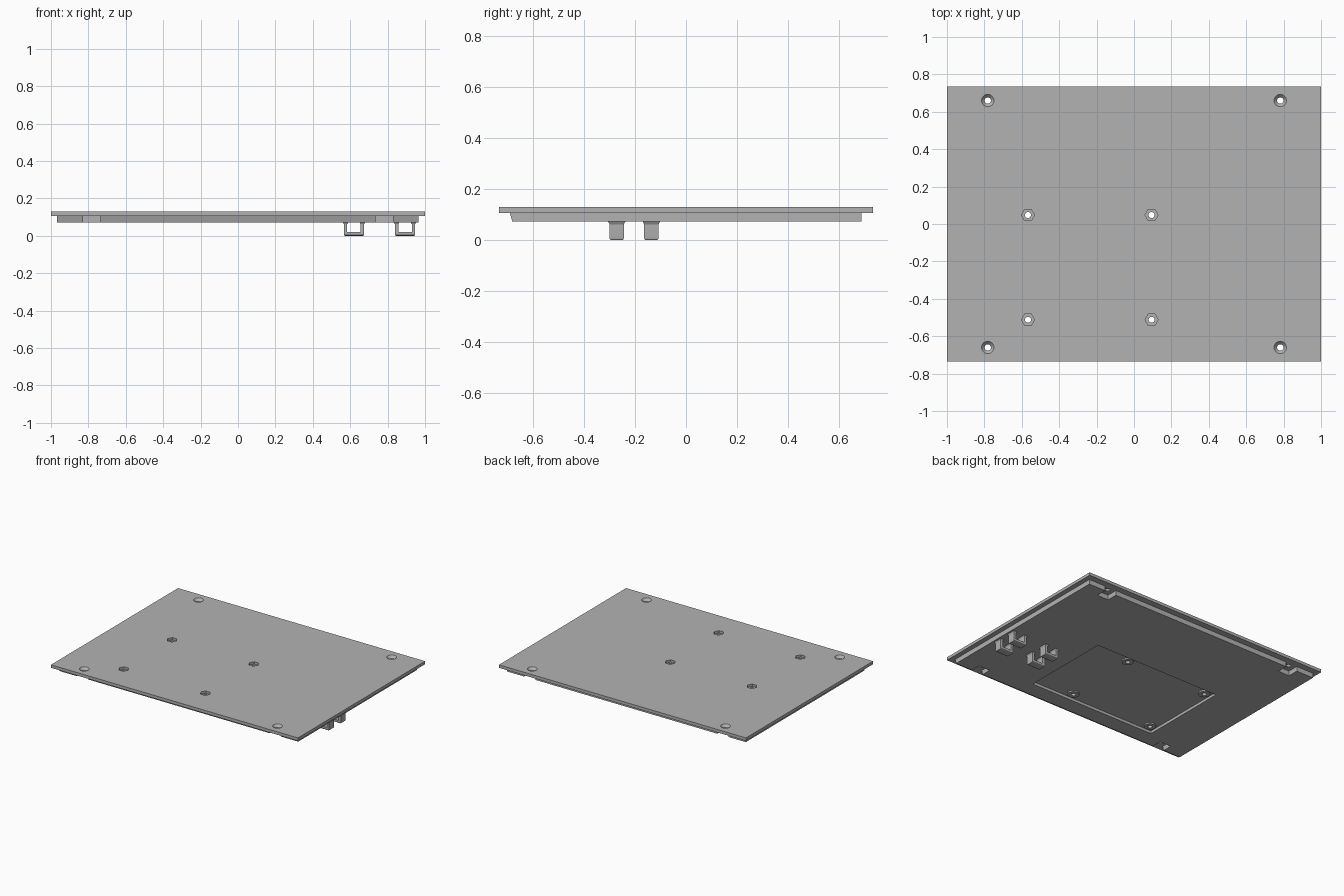
import bpy, bmesh
from math import radians
from mathutils import Matrix, Vector

if "Cube" in bpy.data.objects:
    bpy.data.objects.remove(bpy.data.objects["Cube"])

grey = bpy.data.materials.new("light_grey_plastic")
grey.use_nodes = True
colour = (0.45, 0.45, 0.45, 1)
grey.diffuse_color = colour
grey.node_tree.nodes["Principled BSDF"].inputs["Base Color"].default_value = colour

Z_BACK, Z_STEP, Z_TOP = 0.072, 0.107, 0.129
Z_POCKET = 0.092


def make(name, bm):
    bmesh.ops.recalc_face_normals(bm, faces=bm.faces)
    mesh = bpy.data.meshes.new(name)
    bm.to_mesh(mesh)
    bm.free()
    mesh.materials.append(grey)
    obj = bpy.data.objects.new(name, mesh)
    bpy.context.collection.objects.link(obj)
    return obj


def box(name, x, y, z, front_slope=0):
    bm = bmesh.new()
    bmesh.ops.create_cube(bm, size=1)
    for v in bm.verts:
        v.co = Vector([r[0] if c < 0 else r[1] for c, r in zip(v.co, (x, y, z))])
        if v.co.y == y[0] or abs(v.co.y - y[0]) < 1e-5:
            v.co.y += front_slope if v.co.z < sum(z) / 2 else 0
    return make(name, bm)


def prism(name, x, y, z, sides, r_low, r_high=None):
    bm = bmesh.new()
    bmesh.ops.create_cone(bm, cap_ends=True, segments=sides, radius1=r_low,
                          radius2=r_high or r_low, depth=z[1] - z[0])
    # first corner on the x axis
    turn = Matrix.Rotation(radians(90), 4, "Z")
    bmesh.ops.transform(bm, matrix=Matrix.Translation((x, y, sum(z) / 2)) @ turn, verts=bm.verts)
    return make(name, bm)


def combine(target, tool, operation):
    mod = target.modifiers.new(operation, "BOOLEAN")
    mod.operation, mod.solver, mod.object = operation, "EXACT", tool
    bpy.context.view_layer.objects.active = target
    bpy.ops.object.modifier_apply(modifier=mod.name)
    bpy.data.objects.remove(tool)


# Cover plate with a thick backing, sloped along the front edge
panel = box("cover_panel", (-1, 1), (-0.735, 0.735), (Z_STEP, Z_TOP))
combine(panel, box("backing", (-0.967, 0.965), (-0.695, 0.69), (Z_BACK, Z_STEP + 0.01), 0.013), "UNION")

# Shallow pocket in the underside
combine(panel, box("pocket", (-0.62, 0.4), (-0.565, 0.105), (0, Z_POCKET)), "DIFFERENCE")

# Corner screws: open notch below, countersunk hole above
for sx in (-1, 1):
    for sy in (-1, 1):
        x, y = 0.782 * sx, 0.66 * sy
        ys = sorted((0.61 * sy, 0.72 * sy))
        combine(panel, box("notch", (x - 0.046, x + 0.046), ys, (0, Z_STEP)), "DIFFERENCE")
        combine(panel, prism("countersink", x, y, (Z_STEP + 0.004, Z_TOP + 0.002), 32, 0.017, 0.035), "DIFFERENCE")
        combine(panel, prism("screw_hole", x, y, (0, 0.2), 32, 0.017), "DIFFERENCE")

# Board mounts: round standoff below, hexagonal nut seat above
for x in (-0.567, 0.094):
    for y in (-0.512, 0.048):
        combine(panel, prism("standoff", x, y, (0.082, Z_POCKET + 0.01), 32, 0.04), "UNION")
        combine(panel, prism("nut_seat", x, y, (0.112, 0.2), 6, 0.035), "DIFFERENCE")
        combine(panel, prism("bolt_hole", x, y, (0, 0.2), 32, 0.016), "DIFFERENCE")

# Cable loops under the left side
for i, x in enumerate((0.62, 0.893)):
    for j, y in enumerate((-0.272, -0.136)):
        loop = box(f"cable_loop_{i}_{j}", (x - 0.054, x + 0.054), (y - 0.028, y + 0.028), (0, Z_BACK + 0.004))
        bm = bmesh.new()
        bm.from_mesh(loop.data)
        low = [e for e in bm.edges if all(v.co.z < 0.01 for v in e.verts)]
        bmesh.ops.bevel(bm, geom=low, offset=0.007, segments=3, profile=0.5, affect="EDGES")
        bm.to_mesh(loop.data)
        bm.free()
        combine(loop, box("opening", (x - 0.036, x + 0.036), (y - 0.1, y + 0.1), (0.02, 0.2)), "DIFFERENCE")
        # flared feet where the loop meets the panel
        for side in (-1, 1):
            bm = bmesh.new()
            bmesh.ops.create_cube(bm, size=1)
            for v in bm.verts:
                grow = 0.007 if v.co.z > 0 else 0
                v.co = Vector((x + side * 0.045 + (0.018 + 2 * grow) * v.co.x,
                               y + (0.056 + 2 * grow) * v.co.y,
                               Z_BACK + 0.002 if v.co.z > 0 else Z_BACK - 0.01))
            make(f"loop_foot_{i}_{j}_{'right' if side < 0 else 'left'}", bm)

# Crisp edges, smooth round walls
for obj in bpy.context.view_layer.objects:
    obj.select_set(obj.type == "MESH")
bpy.ops.object.shade_smooth_by_angle(angle=radians(30))
